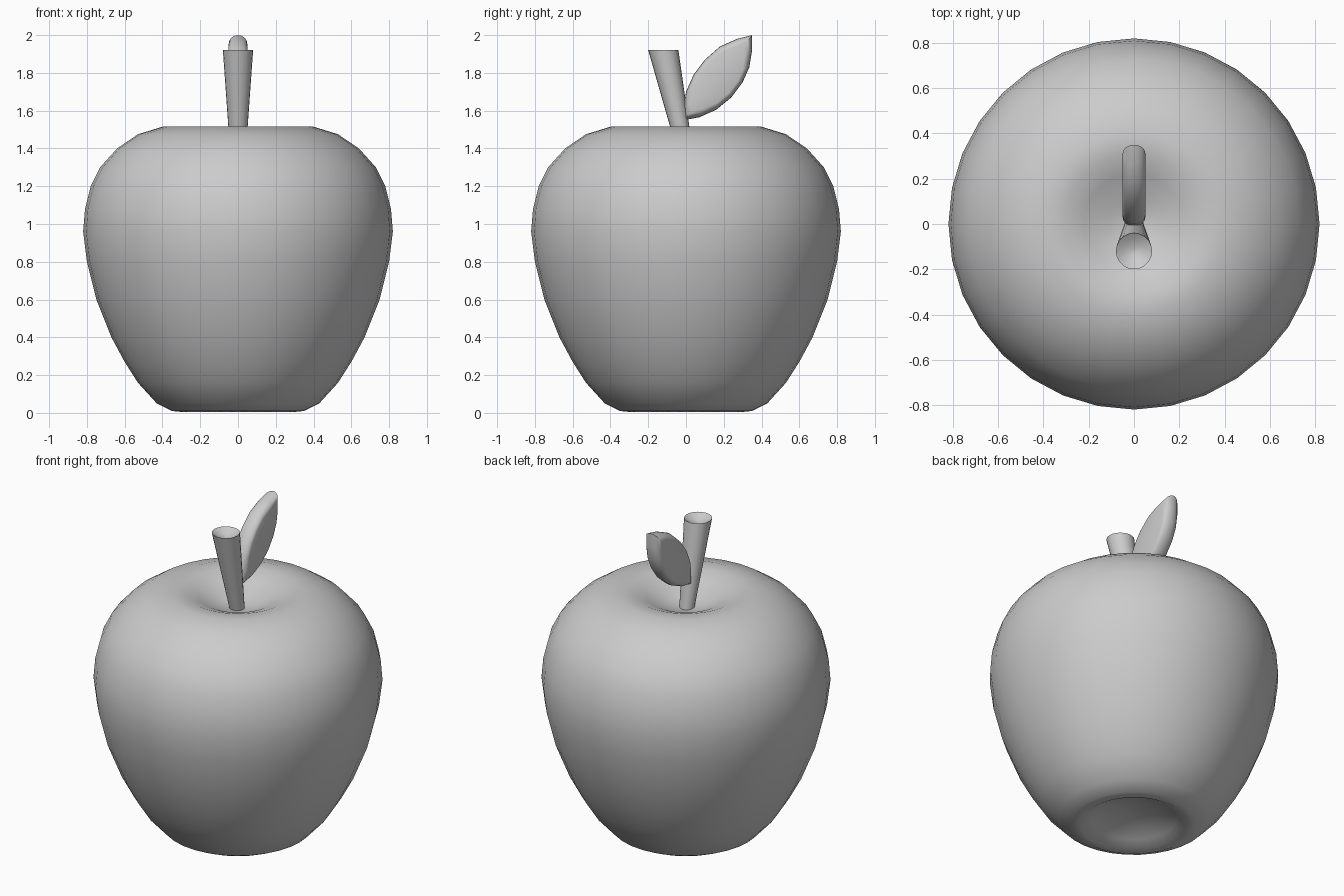
import bpy
import bmesh
from math import sin, cos, pi, radians

cube = bpy.data.objects.get("Cube")
if cube:
    bpy.data.objects.remove(cube, do_unlink=True)

grey = bpy.data.materials.new("plain grey")
grey.use_nodes = True
colour = (0.6, 0.6, 0.6, 1)
grey.diffuse_color = colour
grey.node_tree.nodes["Principled BSDF"].inputs["Base Color"].default_value = colour


def circle(radius, z, y=0, sides=32):
    return [(radius * cos(2 * pi * i / sides), y + radius * sin(2 * pi * i / sides), z)
            for i in range(sides)]


def loft(name, rings, angle):
    """Skin a stack of rings, cap both ends and shade smooth."""
    bm = bmesh.new()
    loops = [[bm.verts.new(p) for p in ring] for ring in rings]
    for a, b in zip(loops, loops[1:]):
        for i in range(len(a)):
            j = (i + 1) % len(a)
            bm.faces.new((a[i], a[j], b[j], b[i]))
    bm.faces.new(loops[0][::-1])
    bm.faces.new(loops[-1])
    bmesh.ops.recalc_face_normals(bm, faces=bm.faces)
    mesh = bpy.data.meshes.new(name)
    bm.to_mesh(mesh)
    bm.free()
    mesh.materials.append(grey)
    obj = bpy.data.objects.new(name, mesh)
    bpy.context.collection.objects.link(obj)
    bpy.ops.object.select_all(action='DESELECT')
    obj.select_set(True)
    bpy.context.view_layer.objects.active = obj
    bpy.ops.object.shade_smooth_by_angle(angle=radians(angle))
    return obj


# Fruit body, hollowed at the base and around the stem
profile = [(0.01, 0.09), (0.12, 0.08), (0.24, 0.04), (0.30, 0.005), (0.35, 0.01),
           (0.43, 0.05), (0.53, 0.16), (0.60, 0.27), (0.67, 0.40), (0.75, 0.60),
           (0.80, 0.80), (0.82, 0.96), (0.81, 1.08), (0.78, 1.20), (0.73, 1.30),
           (0.64, 1.40), (0.53, 1.475), (0.40, 1.515), (0.31, 1.51), (0.22, 1.475),
           (0.11, 1.42), (0.01, 1.40)]
loft("fruit_body", [circle(r, z) for r, z in profile], 60)

# Leaning, flared stem with a shallow dished end
stem = [(0.04, 1.36, 0.0), (0.08, 1.92, -0.12), (0.05, 1.90, -0.12), (0.01, 1.885, -0.12)]
loft("stem", [circle(r, z, y, 20) for r, z, y in stem], 45)

# Thick leaf with a rounded rim, standing in the side plane
outline = [(-0.01, 1.55), (0.07, 1.565), (0.16, 1.605), (0.24, 1.67), (0.30, 1.75),
           (0.335, 1.83), (0.35, 1.92), (0.35, 2.0), (0.27, 1.98), (0.18, 1.94),
           (0.10, 1.87), (0.04, 1.79), (0.0, 1.70), (-0.012, 1.62)]
mid_y, mid_z = 0.18, 1.78
rings = []
for step in range(-4, 5):
    t = step * pi / 8
    s = 1 - 0.22 * (1 - cos(t))
    rings.append([(0.05 * sin(t), mid_y + (y - mid_y) * s, mid_z + (z - mid_z) * s)
                  for y, z in outline])
loft("leaf", rings, 40)
